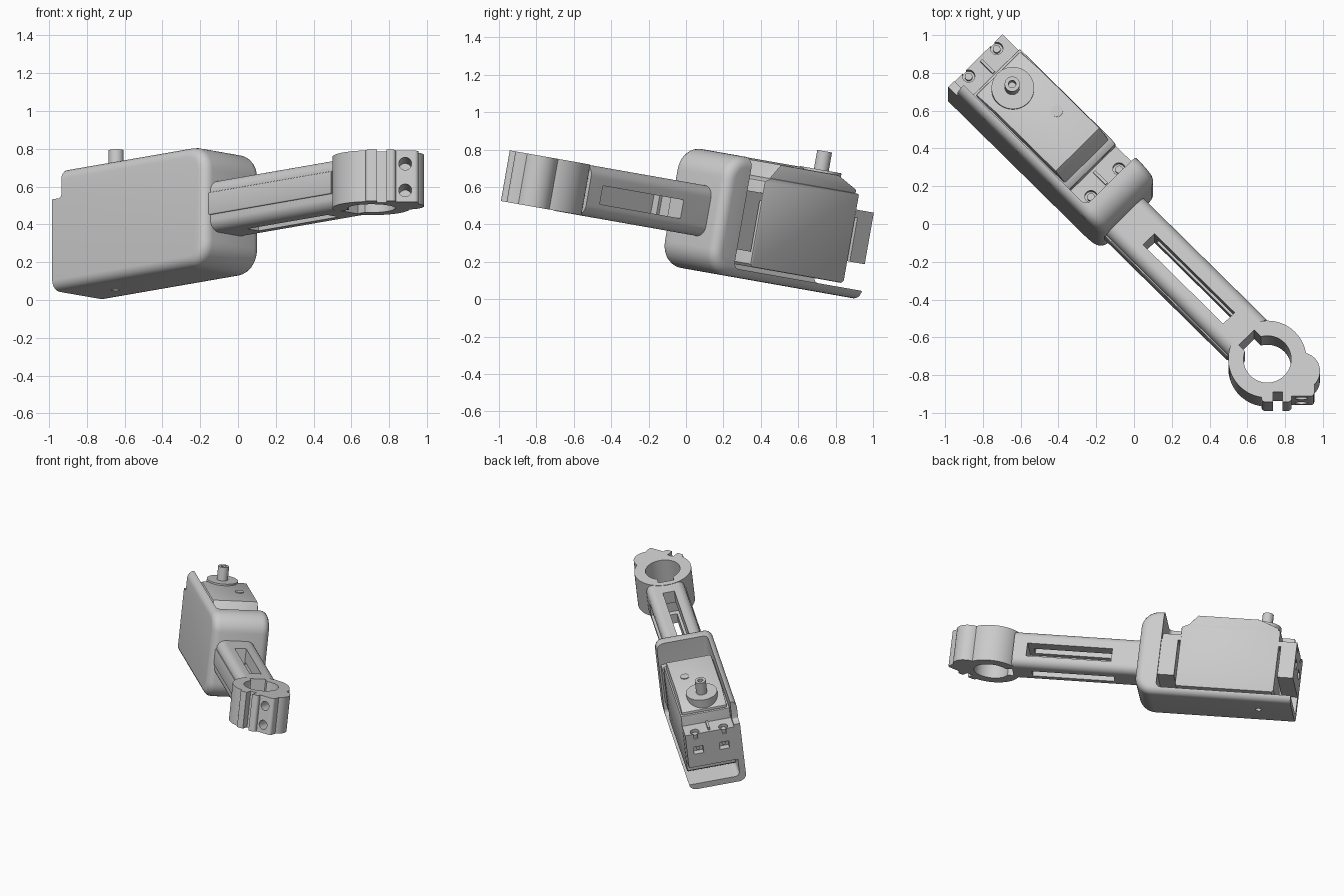
import bpy, bmesh
from math import radians, tan, sin, cos, pi
from mathutils import Matrix, Vector

if "Cube" in bpy.data.objects:
    bpy.data.objects.remove(bpy.data.objects["Cube"])

# Local frame: a runs along the arm, b across it, c upward; everything is tilted at the end.
TILT = Matrix.Rotation(radians(-10), 4, 'X')
TURN = Matrix.Rotation(radians(-45), 4, 'Z')


def prism(name, pts, lo, hi, axis='c'):
    """Extrude a closed 2D outline along one local axis."""
    put = {'a': lambda p, t: (t, p[0], p[1]),
           'b': lambda p, t: (p[0], t, p[1]),
           'c': lambda p, t: (p[0], p[1], t)}[axis]
    bm = bmesh.new()
    low = [bm.verts.new(put(p, lo)) for p in pts]
    top = [bm.verts.new(put(p, hi)) for p in pts]
    bm.faces.new(low)
    bm.faces.new(top)
    n = len(pts)
    for i in range(n):
        bm.faces.new((low[i], low[(i + 1) % n], top[(i + 1) % n], top[i]))
    bmesh.ops.recalc_face_normals(bm, faces=bm.faces)
    me = bpy.data.meshes.new(name)
    bm.to_mesh(me)
    bm.free()
    ob = bpy.data.objects.new(name, me)
    bpy.context.collection.objects.link(ob)
    return ob


def rect(x0, x1, y0, y1):
    return [(x0, y0), (x1, y0), (x1, y1), (x0, y1)]


def box(name, a0, a1, b0, b1, c0, c1):
    return prism(name, rect(a0, a1, b0, b1), c0, c1)


def cyl(name, x, y, r, lo, hi, axis='c', n=48):
    return prism(name, [(x + r * cos(2 * pi * i / n), y + r * sin(2 * pi * i / n))
                        for i in range(n)], lo, hi, axis)


def rounded(pts, radii, n=9):
    """Round the corners of an outline."""
    out = []
    for i, p in enumerate(pts):
        p, r = Vector(p), radii[i]
        if r == 0:
            out.append(tuple(p))
            continue
        d1 = (Vector(pts[i - 1]) - p).normalized()
        d2 = (Vector(pts[(i + 1) % len(pts)]) - p).normalized()
        half = d1.angle(d2) / 2
        mid = p + (d1 + d2).normalized() * r / sin(half)
        s = (p + d1 * r / tan(half) - mid).normalized()
        e = (p + d2 * r / tan(half) - mid).normalized()
        out += [tuple(mid + r * s.slerp(e, k / n).normalized()) for k in range(n + 1)]
    return out


def bake(ob):
    me = bpy.data.meshes.new_from_object(
        ob.evaluated_get(bpy.context.evaluated_depsgraph_get()))
    ob.modifiers.clear()
    ob.data = me


def bevel(ob, width, segments=5):
    m = ob.modifiers.new('bevel', 'BEVEL')
    m.width, m.segments, m.limit_method, m.angle_limit = width, segments, 'ANGLE', radians(50)
    bake(ob)
    return ob


def combine(ob, tools, op='DIFFERENCE'):
    for t in tools:
        m = ob.modifiers.new('bool', 'BOOLEAN')
        m.operation, m.object, m.solver = op, t, 'EXACT'
        bake(ob)
        bpy.data.objects.remove(t)
    return ob


# Bracket: rounded block with a pocket open at the top, back side and far end
bracket = prism('bracket', rounded([(-1.35, .16), (.01, .16), (.01, .805), (-1.35, .805)],
                                   [0, .13, .13, 0]), -.256, .165, 'b')
bevel(bracket, .055)
pocket = bevel(box('pocket', -1.5, -.15, -.21, .6, .207, 1.2), .035)
combine(bracket, [pocket,
                  box('end_trim', -1.6, -1.135, -1, 1, 0, 1),
                  bevel(box('notch', -1.6, -1.066, -1, 1, .65, 1.2), .02, 3),
                  cyl('pivot_hole', -.887, -.03, .022, .1, .3)])

# Mounting posts under the servo flanges, with nut windows in the outer one
outer_post = box('outer_post', -1.135, -1.02, -.225, .15, .35, .588)
windows = []
for b in (-.125, .065):
    windows.append(box('window', -1.2, -1.09, b - .035, b + .035, .46, .52))
combine(outer_post, windows)
inner_post = box('inner_post', -.27, -.14, -.225, .15, .31, .588)
for b in (-.125, .065):
    cyl('post_screw', b, .49, .014, -1.11, -1.08, 'a', 20)

# Servo case, lid and gear boss
case = prism('servo_case', [(-1.005, .245), (-.99, .23), (-.3, .23), (-.285, .245),
                            (-.285, .695), (-.33, .715), (-1.005, .715)], -.21, .15, 'b')
bevel(case, .008, 2)
lid = prism('servo_lid', [(-.99, .70), (-.315, .70), (-.395, .795), (-.84, .795),
                          (-.99, .735)], -.193, .138, 'b')
bevel(lid, .008, 2)
cyl('gear_boss', -.87, -.037, .113, .70, .807)
cyl('lid_plug', -.62, .042, .032, .78, .801, n=32)

# Output shaft with a bore
shaft = cyl('output_shaft', -.875, -.037, .04, .75, .908, n=32)
combine(shaft, [cyl('bore', -.875, -.037, .02, .85, 1, n=24)])

# Servo flanges with slotted screw holes, screws and a stiffening rib
for side, a0, a1, hole in ((-1, -1.135, -1.0, -1.103), (1, -.29, -.155, -.187)):
    flange = box('servo_flange', a0, a1, -.21, .15, .588, .63)
    tools = []
    for b in (-.135, .075):
        tools.append(cyl('screw_hole', hole, b, .033, .5, .7, n=24))
        tools.append(box('screw_slot', min(hole, hole + side * .1), max(hole, hole + side * .1),
                         b - .014, b + .014, .5, .7))
        cyl('flange_screw', hole, b, .02, .57, .615, n=20)
    combine(flange, tools)
    box('flange_rib', a0 + .02, a1 - .02, -.038, -.022, .62, .65)

# Arm: rounded square bar with a vertical slot and a side slot
arm = prism('arm', rounded(rect(-.215, .063, .343, .617), [.06] * 4), -.03, .93, 'a')
combine(arm, [box('top_slot', .19, .79, -.122, -.037, 0, 1),
              box('side_slot', .21, .83, -.165, .3, .42, .52)])
prism('arm_panel', rounded(rect(-.224, -.2, .43, .55), [.006] * 4, 3), .0, .92, 'a')

# Clamp ring with ears and screw lobe, laid out on the untwisted axes
CX, CY = .706, -.836
clamp = cyl('clamp', CX, CY, .207, .345, .62, n=72)
lobe = cyl('lobe', .885, -.90, .1, .345, .62)
face = prism('lobe_face', rounded(rect(.80, .955, -1.035, -.9), [.02] * 4, 4), .345, .62)
ears = prism('ears', rounded(rect(.675, .835, -1.066, -.95), [.02, .02, 0, 0], 4), .345, .62)
combine(clamp, [lobe, face, ears], 'UNION')
keyway = box('keyway', .93, 1.02, -.145, -.03, 0, 1)
keyway.data.transform(TURN)
combine(clamp, [cyl('clamp_hole', CX, CY, .126, 0, 1, n=72), keyway,
                box('clamp_slit', .735, .785, -1.2, -1.012, 0, 1)]
        + [cyl('clamp_screw_hole', .885, c, .034, -1.2, -.85, 'b', 32) for c in (.407, .55)])

# Tilt everything into place and shade
bpy.context.view_layer.update()
for ob in bpy.context.scene.objects:
    ob.data.transform(TILT if ob == clamp else TILT @ TURN)
    ob.select_set(True)
    bpy.context.view_layer.objects.active = ob
bpy.ops.object.shade_smooth_by_angle(angle=radians(30))
